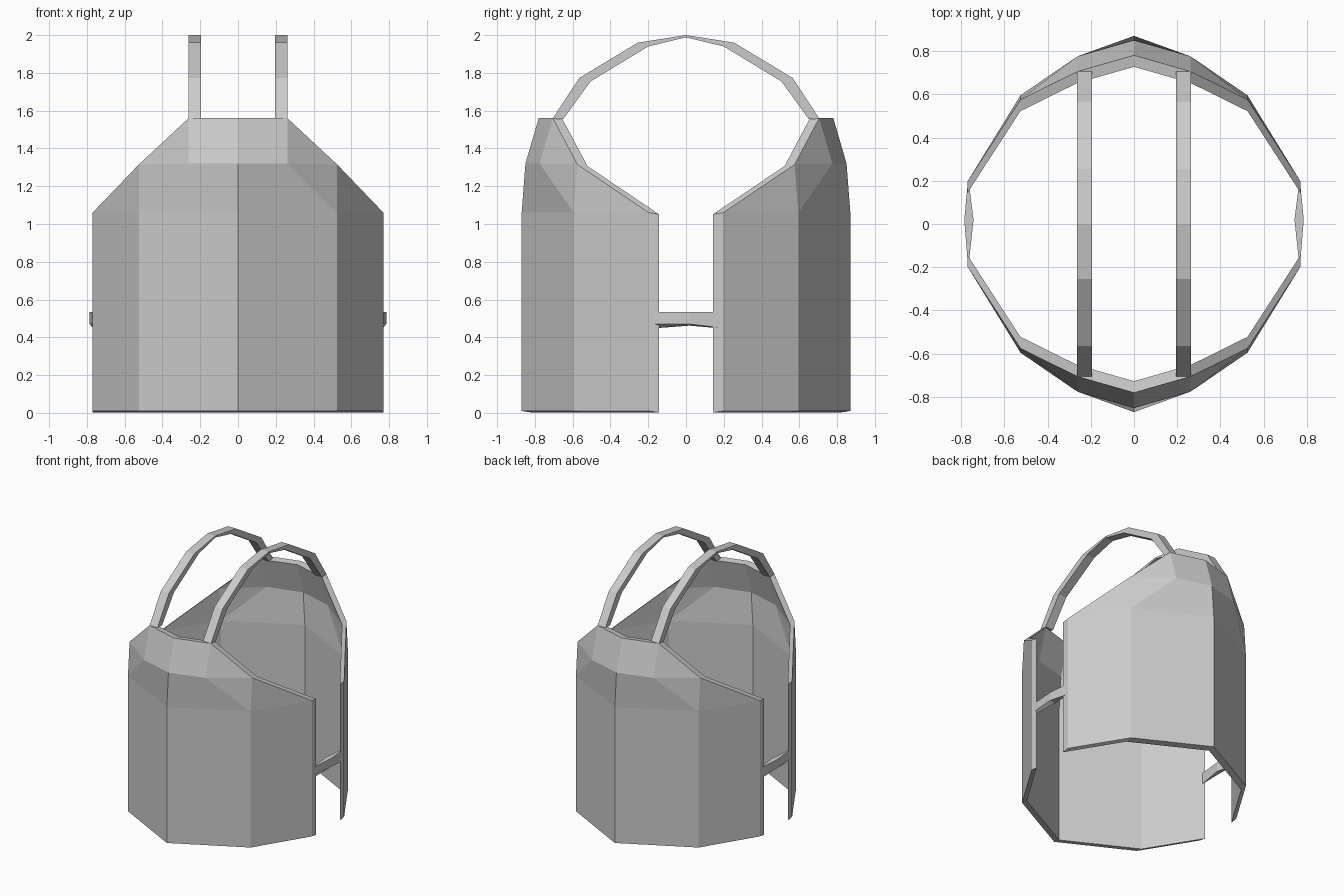
import bpy, bmesh
from mathutils import Vector

if "Cube" in bpy.data.objects:
    bpy.data.objects.remove(bpy.data.objects["Cube"])

THICK = 0.053  # wall depth along y


def finish(bm, name):
    bmesh.ops.recalc_face_normals(bm, faces=bm.faces[:])
    me = bpy.data.meshes.new(name)
    bm.to_mesh(me)
    bm.free()
    ob = bpy.data.objects.new(name, me)
    bpy.context.collection.objects.link(ob)
    return ob


def panel(name, side):
    """Half sheet, mirrored across x, then thickened towards the middle."""
    p = {
        'a0': (0, .87, .01), 'b0': (.525, .595, .01), 'c0': (.77, .197, .01),
        'a1': (0, .87, 1.06), 'b1': (.525, .595, 1.06), 'c1': (.77, .197, 1.06),
        'a2': (0, .85, 1.32), 'd2': (.262, .775, 1.32), 'b2': (.525, .575, 1.315),
        'a3': (0, .78, 1.56), 'd3': (.262, .705, 1.56),
    }
    faces = ['a0 b0 b1 a1', 'b0 c0 c1 b1', 'a1 b1 d2 a2', 'b1 b2 d2',
             'b1 c1 b2', 'd2 b2 d3', 'a2 d2 d3 a3']
    bm = bmesh.new()
    v = {k: bm.verts.new((x, side * y, z)) for k, (x, y, z) in p.items()}
    for f in faces:
        bm.faces.new([v[k] for k in f.split()])
    bmesh.ops.mirror(bm, geom=bm.verts[:] + bm.edges[:] + bm.faces[:],
                     axis='X', merge_dist=0.001)
    bmesh.ops.remove_doubles(bm, verts=bm.verts[:], dist=0.001)
    ext = bmesh.ops.extrude_face_region(bm, geom=bm.faces[:], use_keep_orig=True)
    inner = [e for e in ext['geom'] if isinstance(e, bmesh.types.BMVert)]
    bmesh.ops.translate(bm, verts=inner, vec=(0, -side * THICK, -.008))
    return finish(bm, name)


def band(name, sections):
    """Closed strip through a list of four-point sections."""
    bm = bmesh.new()
    rings = [[bm.verts.new(Vector(c)) for c in s] for s in sections]
    for r, s in zip(rings, rings[1:]):
        for i in range(4):
            j = (i + 1) % 4
            bm.faces.new((r[i], r[j], s[j], s[i]))
    bm.faces.new(rings[0])
    bm.faces.new(rings[-1])
    return finish(bm, name)


# Chest and back panels
panel("front_panel", -1)
panel("back_panel", 1)

# Arched shoulder straps: outer y, outer z, inner y, inner z
arch = [(-.705, 1.56, -.65, 1.555), (-.565, 1.773, -.505, 1.755),
        (-.255, 1.96, -.20, 1.94), (0, 2.0, 0, 1.988)]
arch += [(-a, b, -c, d) for a, b, c, d in reversed(arch[:-1])]

# Side straps: y, outer x, inner x, outer bottom z, inner bottom z
side_path = [(-.165, .77, .762, .47, .448), (.02, .785, .742, .47, .462),
             (.175, .77, .762, .452, .448)]

for label, s in (("right", 1), ("left", -1)):
    x0, x1 = s * .195, s * .263
    band(label + "_shoulder_strap",
         [((x0, a, b), (x1, a, b), (x1, c, d), (x0, c, d)) for a, b, c, d in arch])
    band(label + "_side_strap",
         [((s * xo, y, .535), (s * xi, y, .535), (s * xi, y, zi), (s * xo, y, zo))
          for y, xo, xi, zo, zi in side_path])
